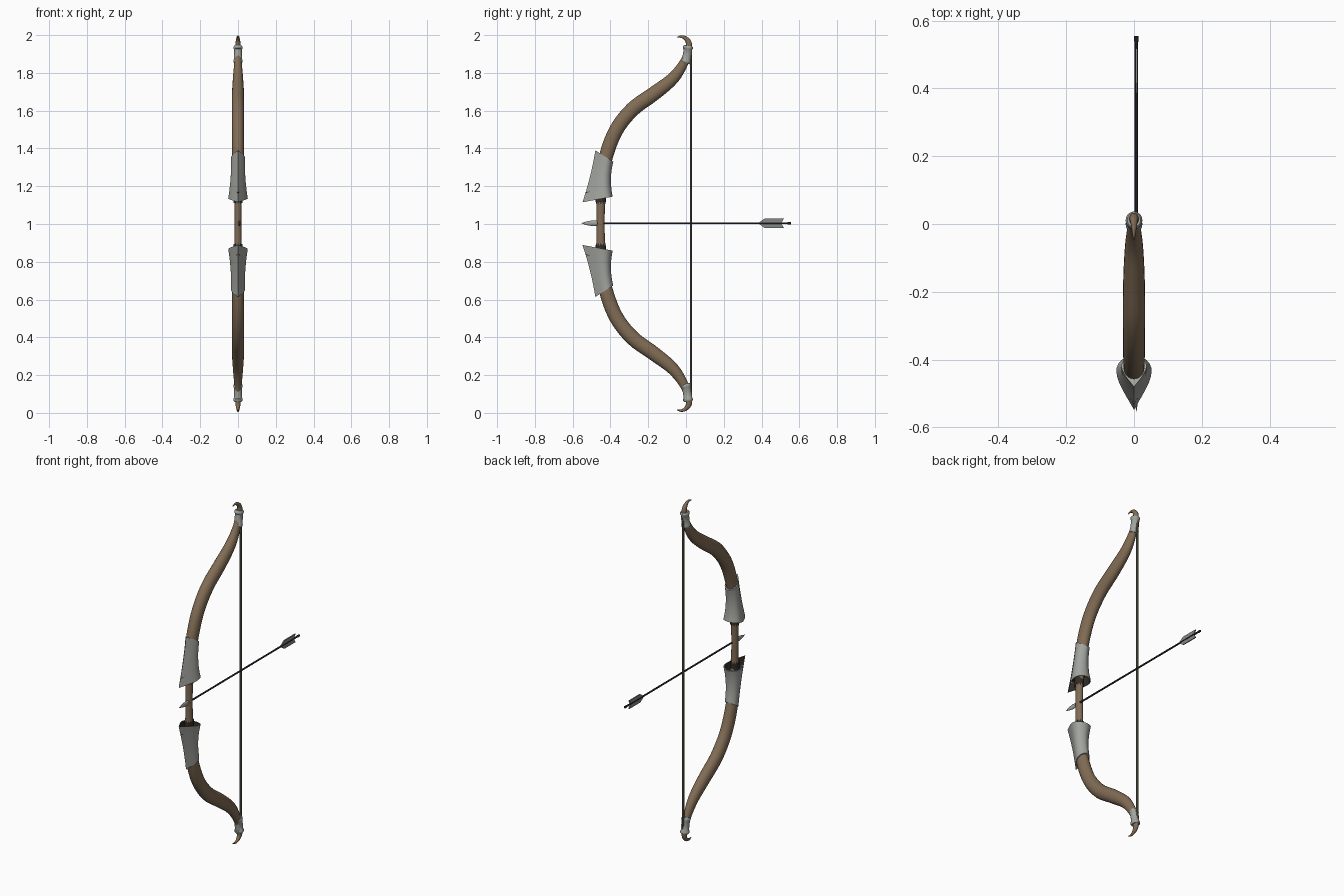
import bpy, bmesh, math
from mathutils import Vector

if "Cube" in bpy.data.objects:
    bpy.data.objects.remove(bpy.data.objects["Cube"])

C = 1.002  # height of the mirror plane


def mat(name, r, g, b):
    m = bpy.data.materials.new(name)
    m.diffuse_color = (r, g, b, 1)
    m.use_nodes = True
    m.node_tree.nodes["Principled BSDF"].inputs["Base Color"].default_value = m.diffuse_color
    return m


WOOD = mat("brown wood", 0.22, 0.15, 0.09)
GREY = mat("grey horn", 0.36, 0.37, 0.34)
DARK = mat("dark lining", 0.03, 0.025, 0.02)
CORD = mat("cord", 0.15, 0.13, 0.095)
SHAFT = mat("black shaft", 0.015, 0.015, 0.018)
FEATHER = mat("grey feather", 0.24, 0.25, 0.25)


def loft(name, rings, mats, rule=None, angle=40):
    """Skin a list of rings, cap both ends; rule(ring index) gives the material."""
    bm = bmesh.new()
    vs = [[bm.verts.new(p) for p in r] for r in rings]
    n = len(rings[0])
    for i in range(len(vs) - 1):
        for j in range(n):
            k = (j + 1) % n
            f = bm.faces.new((vs[i][j], vs[i][k], vs[i + 1][k], vs[i + 1][j]))
            f.material_index = rule(i) if rule else 0
    f = bm.faces.new(vs[0])
    f.material_index = rule(0) if rule else 0
    bm.faces.new(vs[-1])
    bmesh.ops.recalc_face_normals(bm, faces=bm.faces)
    me = bpy.data.meshes.new(name)
    bm.to_mesh(me)
    bm.free()
    for m in mats:
        me.materials.append(m)
    for p in me.polygons:
        p.use_smooth = True
    me.set_sharp_from_angle(angle=math.radians(angle))
    ob = bpy.data.objects.new(name, me)
    bpy.context.collection.objects.link(ob)
    return ob


def spline(pts, steps):
    """Catmull-Rom through tuples."""
    out = []
    P = [Vector(p) for p in pts]
    for i in range(len(P) - 1):
        a, b, c, d = P[max(i - 1, 0)], P[i], P[i + 1], P[min(i + 2, len(P) - 1)]
        for s in range(steps):
            t = s / steps
            out.append(0.5 * (2 * b + (c - a) * t + (2 * a - 5 * b + 4 * c - d) * t * t
                              + (3 * b - a - 3 * c + d) * t ** 3))
    return out + [P[-1]]


def tube_rings(path, n=20, flat=1.0):
    """Rings across a path of (y, z, radius) in the side plane."""
    rings = []
    for i, p in enumerate(path):
        d = path[min(i + 1, len(path) - 1)] - path[max(i - 1, 0)]
        t = Vector((d[0], d[1])).normalized()
        rings.append([(p[2] * flat * math.cos(a), p[0] - t.y * p[2] * math.sin(a),
                       p[1] + t.x * p[2] * math.sin(a))
                      for a in (2 * math.pi * k / n for k in range(n))])
    return rings


def flip(rings):
    return [[(x, y, 2 * C - z) for x, y, z in r] for r in rings]


# Bow limbs and grip, one tapering stave with hooked tips
half = [(-.452, 1.06, .022), (-.45, 1.14, .025), (-.442, 1.25, .033), (-.42, 1.37, .037),
        (-.368, 1.50, .038), (-.282, 1.608, .039), (-.17, 1.69, .038), (-.068, 1.772, .032),
        (-.008, 1.86, .023), (.013, 1.93, .018), (.013, 1.963, .015), (-.005, 1.985, .010),
        (-.028, 1.992, .006), (-.048, 1.988, .002)]
full = [(y, 2 * C - z, r) for y, z, r in reversed(half)] + half
loft("bow_stave", tube_rings(spline(full, 5), 20, .84), [WOOD])


def sleeve_ring(t, scale=1.0, push=0.0, n=32):
    """Teardrop ring, pointed toward the front."""
    bow = 4 * t * (1 - t)
    F = Vector((-.548 + .068 * t + .006 * bow, 1.115 + .275 * t))
    B = Vector((-.388 + .003 * t - .011 * bow, 1.145 + .185 * t))
    hw = .052 - .036 * t + .021 * t * t
    mid = (F + B) / 2
    F, B = mid + (F - mid) * scale, mid + (B - mid) * scale
    out = []
    for k in range(n):
        a = 2 * math.pi * k / n
        s = (1 - math.cos(a)) / 2
        x = hw * scale * math.sin(math.pi * s ** (.55 + .12 * t))
        p = B.lerp(F, s)
        out.append((x if a <= math.pi else -x, p.x, p.y + push))
    return out


# Paired fittings: sleeves, dark collars, tip bands
sleeve = ([sleeve_ring(0, .8, .05), sleeve_ring(0, .92)]
          + [sleeve_ring(i / 10) for i in range(11)])
collar = []
for z, r, jag in ((1.18, .026, 0), (1.112, .0275, .008)):
    collar.append([(r * .9 * math.cos(k * math.pi / 12), -.451 + r * math.sin(k * math.pi / 12),
                    z + (jag if k % 2 else -jag)) for k in range(24)])
band_path = [(-.003, 1.852, .022), (-.001, 1.858, .026), (.001, 1.866, .026), (.002, 1.87, .0235),
             (.007, 1.90, .0225), (.010, 1.925, .023), (.010, 1.929, .026), (.011, 1.938, .026),
             (.012, 1.944, .021)]
band = tube_rings([Vector(p) for p in band_path], 20, .95)
for side, f in (("upper", lambda r: r), ("lower", flip)):
    loft(side + "_sleeve", f(sleeve), [GREY, DARK], lambda i: 1 if i == 0 else 0)
    loft(side + "_collar", f(collar), [DARK])
    loft(side + "_tip_band", f(band), [GREY])

# Bow string
loft("bow_string", tube_rings([Vector((.026, z, .006)) for z in (2 * C - 1.93, 1.93)], 8), [CORD])


def lengthwise(name, prof, material, n, wide=1.0):
    """Round part along y from (y, radius) profile, at the arrow axis."""
    loft(name, [[(.007 + r * wide * math.cos(2 * math.pi * k / n), y,
                  1.004 + r * math.sin(2 * math.pi * k / n)) for k in range(n)]
                for y, r in prof], [material])


# Arrow: shaft with nock, flattened head
lengthwise("arrow_shaft", [(-.48, .005), (.535, .005), (.538, .0065), (.555, .0065)], SHAFT, 10)
lengthwise("arrow_head", [(-.553, .001), (-.525, .010), (-.495, .015), (-.472, .013)], GREY, 12, .45)

# Vertical feather vanes
for side, s in (("upper", 1), ("lower", -1)):
    outline = [(.385, .003), (.415, .024), (.518, .024), (.505, .003)]
    loft(side + "_feather", [[(.007 + x, y, 1.004 + s * z) for y, z in outline]
                             for x in (-.003, .003)], [FEATHER], angle=20)
